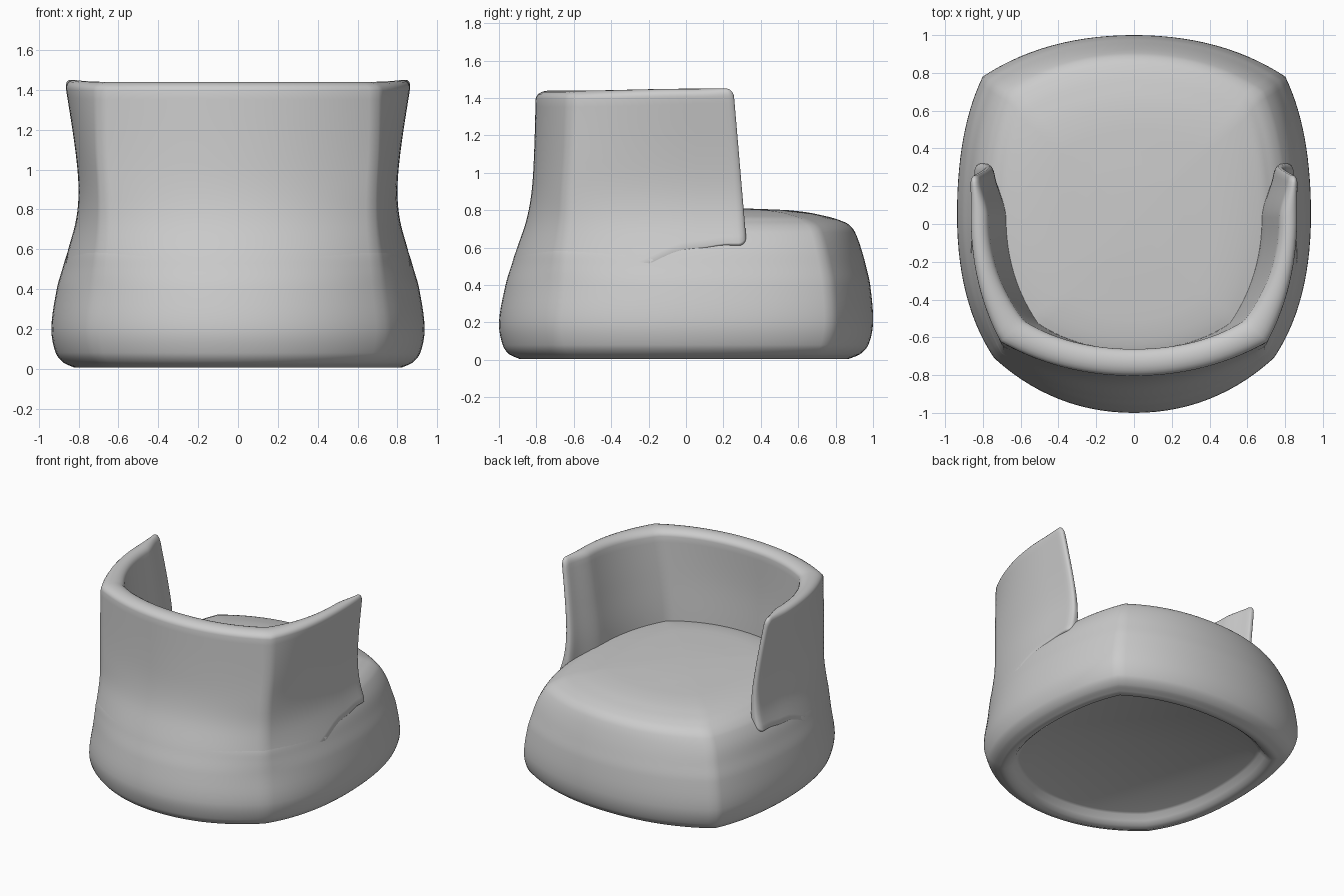
import bpy, math
from mathutils import Vector

cube = bpy.data.objects.get("Cube")
if cube:
    bpy.data.objects.remove(cube)

fabric = bpy.data.materials.new("grey_fabric")
fabric.use_nodes = True
GREY = (0.6, 0.6, 0.6, 1)
fabric.diffuse_color = GREY
fabric.node_tree.nodes["Principled BSDF"].inputs["Base Color"].default_value = GREY

# Profile rows: height, side x, front y, back y, rear corner ratios
FOOT = [
    (0.005, .82, .87, -.89, .79, .71), (0.03, .875, .93, -.945, .79, .71),
    (0.08, .915, .975, -.98, .79, .71), (0.20, .937, 1.0, -1.0, .79, .71),
    (0.40, .91, .985, -.965, .79, .72), (0.50, .882, .963, -.935, .805, .735),
    (0.60, .85, .935, -.90, .82, .75)]
SEAT = FOOT + [
    (0.68, .805, .905, -.85, .82, .75), (0.715, .77, .88, -.81, .82, .75),
    (0.74, .73, .84, -.77, .82, .75), (0.77, .66, .74, -.70, .82, .75),
    (0.80, .48, .55, -.55, .82, .75), (0.812, .2, .25, -.25, .82, .75)]
OUTER = FOOT + [
    (0.75, .81, 1, -.85, .85, .77), (0.90, .798, 1, -.823, .865, .785),
    (1.10, .815, 1, -.81, .86, .78), (1.45, .868, 1, -.80, .81, .775)]
INNER = [
    (0.40, .665, 1, -.66, .75, .79), (0.80, .68, 1, -.665, .75, .79),
    (1.10, .72, 1, -.67, .75, .78), (1.45, .775, 1, -.66, .76, .775)]


def sample(table, z):
    """Smooth interpolation of a profile table at height z."""
    i = 0
    while i < len(table) - 2 and z > table[i + 1][0]:
        i += 1
    a, b = table[i], table[i + 1]
    p, n = table[max(i - 1, 0)], table[min(i + 2, len(table) - 1)]
    h = b[0] - a[0]
    t = min(max((z - a[0]) / h, 0), 1)
    row = []
    for k in range(1, 6):
        m0 = (b[k] - p[k]) / (b[0] - p[0]) * h
        m1 = (n[k] - a[k]) / (n[0] - a[0]) * h
        row.append((2*t**3 - 3*t*t + 1) * a[k] + (t**3 - 2*t*t + t) * m0
                   + (3*t*t - 2*t**3) * b[k] + (t**3 - t*t) * m1)
    return row


def quad(a, c, b, t):
    return Vector(a) * (1 - t)**2 + Vector(c) * 2 * t * (1 - t) + Vector(b) * t * t


def rear_half(row, s):
    """Plan curve: s 0-1 runs side to rear corner, 1-2 corner to back middle."""
    x, f, b, kx, ky = row
    corner = (kx * x, ky * b)
    if s < 1:
        return quad((x, -.05 * b), (x, .42 * b), corner, s)
    return quad(corner, (.45 * x, b), (0, b), s - 1)


def front_half(row, s):
    """Plan curve: s 0-1 runs front middle to corner, 1-2 corner to side."""
    x, f, b, kx, ky = row
    corner = (.855 * x, .78 * f)
    if s < 1:
        return quad((0, f), (.5 * x, f), corner, s)
    return quad(corner, (x, .5 * f), (x, -.05 * b), s - 1)


def smoothstep(t):
    t = min(max(t, 0), 1)
    return t * t * (3 - 2 * t)


def make(name, verts, faces):
    mesh = bpy.data.meshes.new(name)
    mesh.from_pydata(verts, [], faces)
    mesh.materials.append(fabric)
    obj = bpy.data.objects.new(name, mesh)
    bpy.context.collection.objects.link(obj)
    bpy.ops.object.select_all(action='DESELECT')
    obj.select_set(True)
    bpy.context.view_layer.objects.active = obj
    bpy.ops.object.mode_set(mode='EDIT')
    bpy.ops.mesh.select_all(action='SELECT')
    bpy.ops.mesh.normals_make_consistent(inside=False)
    bpy.ops.object.mode_set(mode='OBJECT')
    bpy.ops.object.shade_smooth_by_angle(angle=math.radians(50))


def bridge(rows, count):
    """Quads between successive closed rings of equal size."""
    return [(r * count + i, r * count + (i + 1) % count,
             (r + 1) * count + (i + 1) % count, (r + 1) * count + i)
            for r in range(rows - 1) for i in range(count)]


# Upholstered seat body: recessed underside rim, then stacked outlines
N = 14
underside = [(.87, .08), (.89, .07), (.92, .035), (.95, .012), (.98, .005)]
stack = [(scale, FOOT[0][0], z) for scale, z in underside]
stack += [(1, z, z) for a, b in zip(SEAT, SEAT[1:])
          for z in [a[0] + (b[0] - a[0]) * k / 5 for k in range(5)]]
stack.append((1, SEAT[-1][0], SEAT[-1][0]))
verts = []
for scale, level, z in stack:
    row = sample(SEAT, level)
    half = [front_half(row, i / N) for i in range(2 * N)]
    half += [rear_half(row, i / N) for i in range(2 * N + 1)]
    ring = half + [Vector((-p.x, p.y)) for p in reversed(half[1:-1])]
    verts += [(p.x * scale, p.y * scale, z) for p in ring]
count = len(ring)
faces = bridge(len(stack), count)
faces.append(tuple(range(count)))
top = len(verts)
verts.append((0, 0, .815))
faces += [(top - count + i, top - count + (i + 1) % count, top) for i in range(count)]
make("seat_body", verts, faces)

# Wraparound backrest: one section swept from arm tip to arm tip
ROLL, TIP, M = .045, .045, 22
wall = [k / M for k in range(M + 1)]
arc = [(.5 - .5 * math.cos(math.pi * k / 10), math.sin(math.pi * k / 10)) for k in range(1, 10)]


def plan(table, z, s, arm):
    """Point on the shell; arm > 0 extends straight forward toward the tip."""
    p = rear_half(sample(table, z), s)
    if arm > 0:
        tip = .325 - .085 * max(z - .6, 0)
        p.y += (tip - p.y) * arm
    return p


def station(s, arm):
    """Closed cross-section, thinning toward the arm tip."""
    gap = (1 - arm) * .27 + s
    f = 1.0 if gap > TIP else math.sqrt(max(1 - (1 - gap / TIP)**2, .01))
    taper = 1 - .5 * smoothstep((.28 - gap) / .28)
    low = .58 + .025 * smoothstep(arm * 1.5) - .14 * smoothstep(s * 2)
    zb = low + TIP * (1 - f) + .02
    zt = 1.45 - .01 * smoothstep(s) - TIP * (1 - f) - ROLL
    shape = ([(0, zb + (zt - zb) * h) for h in wall]
             + [(t, zt + ROLL * h) for t, h in arc]
             + [(1, zt + (zb - zt) * h) for h in wall]
             + [(1 - t, zb - .02 * h) for t, h in arc])
    pts = []
    for t, z in shape:
        t = taper * (.5 + (t - .5) * (.25 + .75 * f))
        a, b = plan(OUTER, z, s, arm), plan(INNER, z, s, arm)
        a *= .997 + .006 * smoothstep((z - .44) / .14)
        p = a.lerp(b, t)
        pts.append((p.x, p.y, z))
    return pts


arms = [1, .995, .98, .96, .93, .89, .85, .75, .65, .55, .45, .35, .25, .15, .07]
half = [station(0, a) for a in arms] + [station(i / N, 0) for i in range(2 * N + 1)]
rings = half + [[(-x, y, z) for x, y, z in r] for r in reversed(half[:-1])]
size = len(rings[0])
verts = [v for r in rings for v in r]
faces = bridge(len(rings), size)
faces += [tuple(range(size)), tuple(range(len(verts) - size, len(verts)))]
make("backrest", verts, faces)
